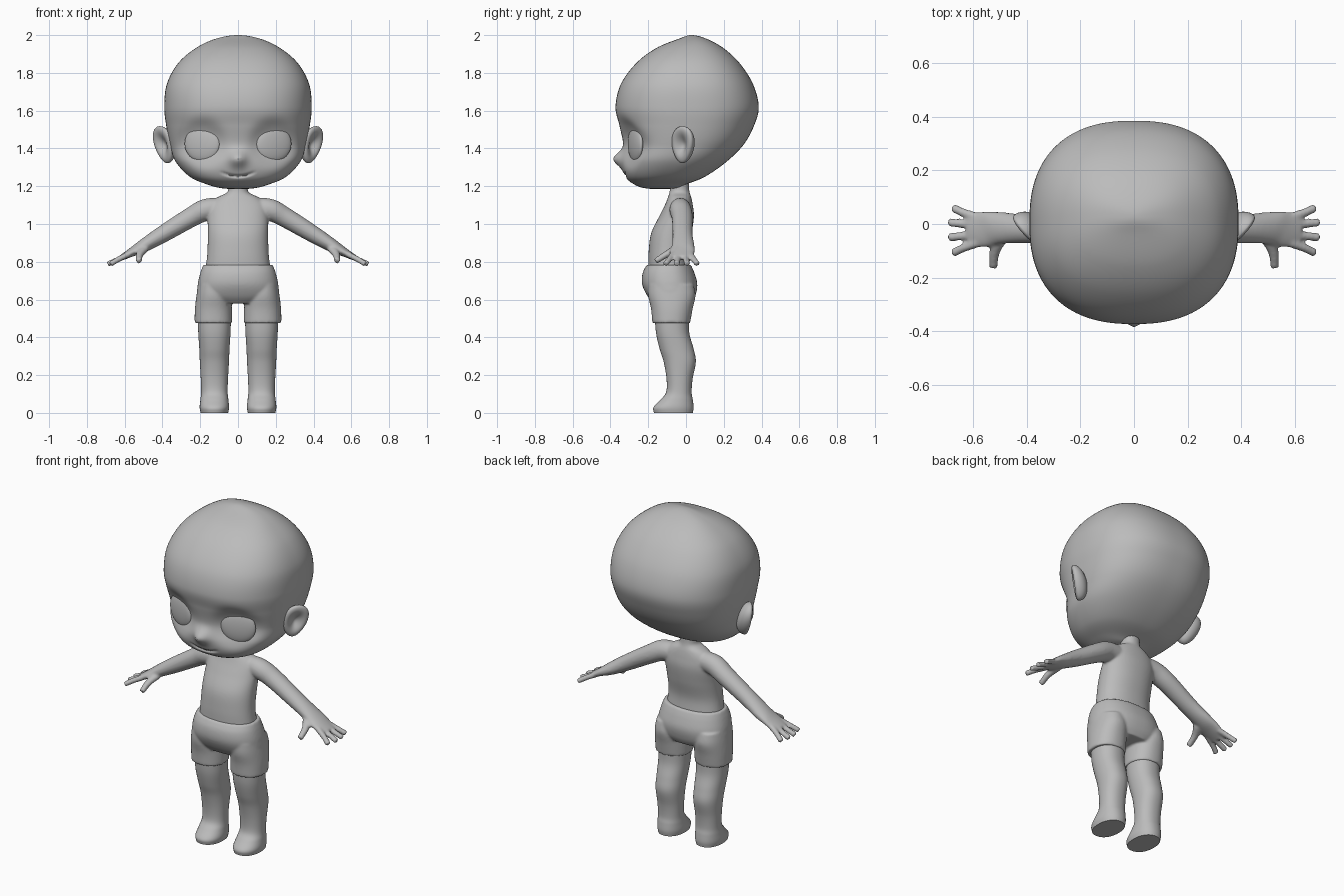
import bpy
import bmesh
from math import sin, cos, pi, exp, hypot, copysign, radians
from mathutils import Vector, Matrix

default_cube = bpy.data.objects.get("Cube")
if default_cube:
    bpy.data.objects.remove(default_cube, do_unlink=True)

clay = bpy.data.materials.new("grey clay")
clay.use_nodes = True
clay.diffuse_color = (0.5, 0.5, 0.5, 1)
clay.node_tree.nodes["Principled BSDF"].inputs["Base Color"].default_value = (0.5, 0.5, 0.5, 1)


def spline(rows, steps, closed=False):
    """Smooth curve through rows of numbers; closed ends turn over flat like a pole."""
    points = [Vector(row) for row in rows]

    def beyond(end, inner):
        if closed:
            return Vector((inner[0], -inner[1], inner[3], inner[2]))
        return 2 * end - inner

    padded = [beyond(points[0], points[1])] + points + [beyond(points[-1], points[-2])]
    result = []
    for a, b, c, d in zip(padded, padded[1:], padded[2:], padded[3:]):
        for step in range(steps):
            t = step / steps
            result.append(b + (c - a) * (t / 2) + (2 * a - 5 * b + 4 * c - d) * (t * t / 2)
                          + (3 * b - 3 * c + d - a) * (t ** 3 / 2))
    return result + [points[-1]]


def bridge(bm, rings, caps=True):
    """Join rings of positions with quads."""
    rings = [[bm.verts.new(co) for co in ring] for ring in rings]
    count = len(rings[0])
    for low, high in zip(rings, rings[1:]):
        for i in range(count):
            j = (i + 1) % count
            bm.faces.new((low[i], low[j], high[j], high[i]))
    if caps:
        bm.faces.new(rings[0][::-1])
        bm.faces.new(rings[-1])


def loft(bm, rows, x=0, power=2.2, sides=64, steps=6, closed=False):
    """Stack of rounded slices; each row is height, half width, front, back."""
    def rounded(value):
        return copysign(abs(value) ** (2 / power), value)

    rings = []
    for z, width, front, back in spline(rows, steps, closed):
        middle, depth = (front + back) / 2, (back - front) / 2
        angles = [2 * pi * i / sides for i in range(sides)]
        rings.append([(x + width * rounded(cos(a)), middle + depth * rounded(sin(a)), z)
                      for a in angles])
    bridge(bm, rings, not closed)


def tube(bm, rows, side, sides=24, steps=6):
    """Limb along a path; each row is a position, then breadth and thickness."""
    path = spline(rows, steps)
    rings = []
    for i, row in enumerate(path):
        ahead, behind = path[min(i + 1, len(path) - 1)], path[max(i - 1, 0)]
        along = (ahead - behind).to_3d().normalized()
        across = along.cross(Vector((0, 0, 1))).normalized()
        normal = across.cross(along)
        ring = []
        for k in range(sides):
            a = 2 * pi * k / sides
            co = row.to_3d() + across * row[3] * cos(a) + normal * row[4] * sin(a)
            ring.append((co.x * side, co.y, co.z))
        rings.append(ring)
    bridge(bm, rings)


def finish(name, bm, blend=0):
    """Turn the mesh into an object; blend fuses overlapping volumes and softens joins."""
    bmesh.ops.remove_doubles(bm, verts=bm.verts, dist=0.00001)
    bmesh.ops.recalc_face_normals(bm, faces=bm.faces)
    mesh = bpy.data.meshes.new(name)
    bm.to_mesh(mesh)
    bm.free()
    mesh.materials.append(clay)
    for face in mesh.polygons:
        face.use_smooth = True
    mesh.set_sharp_from_angle(angle=radians(50))
    obj = bpy.data.objects.new(name, mesh)
    bpy.context.scene.collection.objects.link(obj)
    if blend:
        fuse = obj.modifiers.new("fuse", 'REMESH')
        fuse.mode = 'VOXEL'
        fuse.voxel_size = 0.007
        fuse.use_smooth_shade = True
        soften = obj.modifiers.new("soften", 'SMOOTH')
        soften.factor = 0.5
        soften.iterations = blend
    return obj


# Head: lofted skull, then eye sockets, nose and smile are pressed in
head = bmesh.new()
loft(head, [(1.185, 0, -.14, -.14), (1.19, .09, -.22, -.05), (1.21, .165, -.275, 0),
            (1.25, .255, -.32, .1), (1.33, .33, -.34, .215), (1.42, .36, -.332, .305),
            (1.52, .38, -.352, .36), (1.62, .39, -.373, .385), (1.74, .377, -.345, .355),
            (1.85, .318, -.265, .285), (1.93, .225, -.16, .2), (1.98, .12, -.04, .11),
            (2, 0, .03, .03)], power=2.4, sides=160, steps=13, closed=True)
for vert in head.verts:
    x, y, z = vert.co
    if y < -0.12:
        socket = hypot(abs(x) - 0.19, z - 1.425) / 0.115
        vert.co.y += 0.035 * exp(-socket ** 4)
        nose = hypot(x, z - 1.345) / 0.042
        vert.co.y -= 0.045 * exp(-nose ** 2)
        if abs(x) < 0.095:
            smile = (z - 1.252 - 3 * x * x) / 0.007
            vert.co.y += 0.012 * exp(-smile ** 2) * (1 - (x / 0.095) ** 4)
finish("head", head)

for side, label in ((1, "left"), (-1, "right")):
    # Eye: shallow lens turned outward in its socket
    eye = bmesh.new()
    bmesh.ops.create_uvsphere(eye, u_segments=48, v_segments=24, radius=1)
    place = (Matrix.Translation((0.19 * side, -0.268, 1.425))
             @ Matrix.Rotation(radians(20) * side, 4, 'Z')
             @ Matrix.Diagonal((0.098, 0.024, 0.094, 1)))
    bmesh.ops.transform(eye, matrix=place, verts=eye.verts)
    finish(label + "_eye", eye)

    # Ear: flattened ball with a cupped outer face
    ear = bmesh.new()
    bmesh.ops.create_uvsphere(ear, u_segments=48, v_segments=32, radius=1)
    facing, across = Vector((0.75, -0.65, 0)), Vector((0.65, 0.75, 0))
    for vert in ear.verts:
        u, v, w = vert.co
        cup = exp(-(hypot(u, v) / 0.55) ** 2)
        depth = 0.03 * w - 0.045 * cup if w > 0 else 0.06 * w
        co = Vector((0.395 + 0.02 * v, -0.02, 1.42 + 0.098 * v))
        co += across * u * 0.07 * (1 + 0.2 * v) + facing * depth
        vert.co = (co.x * side, co.y, co.z)
    finish(label + "_ear", ear)

    # Leg with foot
    leg = bmesh.new()
    loft(leg, [(0, .073, -.17, .036), (.03, .078, -.172, .04), (.07, .074, -.135, .036),
               (.11, .07, -.105, .03), (.18, .072, -.103, .035), (.27, .077, -.118, .052),
               (.34, .08, -.14, .04), (.42, .085, -.158, .018), (.5, .088, -.165, .015)],
         x=0.125 * side)
    finish(label + "_leg", leg)

# Upper body: torso and neck fused with arms, fingers and thumbs
body = bmesh.new()
loft(body, [(.76, .172, -.2, .015), (.85, .162, -.198, .01), (.95, .16, -.185, .03),
            (1.04, .16, -.142, .042), (1.1, .15, -.112, .036), (1.14, .11, -.096, .028),
            (1.165, .06, -.088, .02), (1.19, .051, -.085, .016), (1.24, .054, -.085, .015)])
for side in (1, -1):
    tube(body, [(.08, -.03, 1.085, .05, .055), (.17, -.03, 1.075, .058, .058),
                (.25, -.02, 1.035, .056, .053), (.4, -.018, .945, .053, .045),
                (.5, -.015, .885, .06, .035), (.56, -.02, .852, .067, .024),
                (.62, -.022, .82, .058, .015)], side)
    for base, tip, reach in ((-.07, -.108, .675), (-.038, -.05, .69),
                             (-.006, .006, .69), (.024, .06, .675)):
        tube(body, [(.58, base, .84, .017, .016), (.635, (base + tip) / 2, .812, .016, .015),
                    (reach, tip, .788, .016, .015)], side, sides=16)
    tube(body, [(.5, -.05, .87, .03, .022), (.52, -.105, .838, .02, .018),
                (.525, -.162, .803, .016, .016)], side, sides=16)
finish("upper_body", body, blend=6)

# Shorts: hips fused with two short leg sleeves
shorts = bmesh.new()
loft(shorts, [(.58, .15, -.17, .03), (.62, .212, -.205, .05), (.68, .213, -.232, .06),
              (.74, .2, -.23, .045), (.784, .184, -.208, .026)], power=2.3)
for side in (1, -1):
    loft(shorts, [(.476, .1, -.178, .022), (.55, .098, -.185, .035),
                  (.62, .09, -.2, .05), (.68, .08, -.2, .04)], x=0.13 * side)
finish("shorts", shorts, blend=6)
